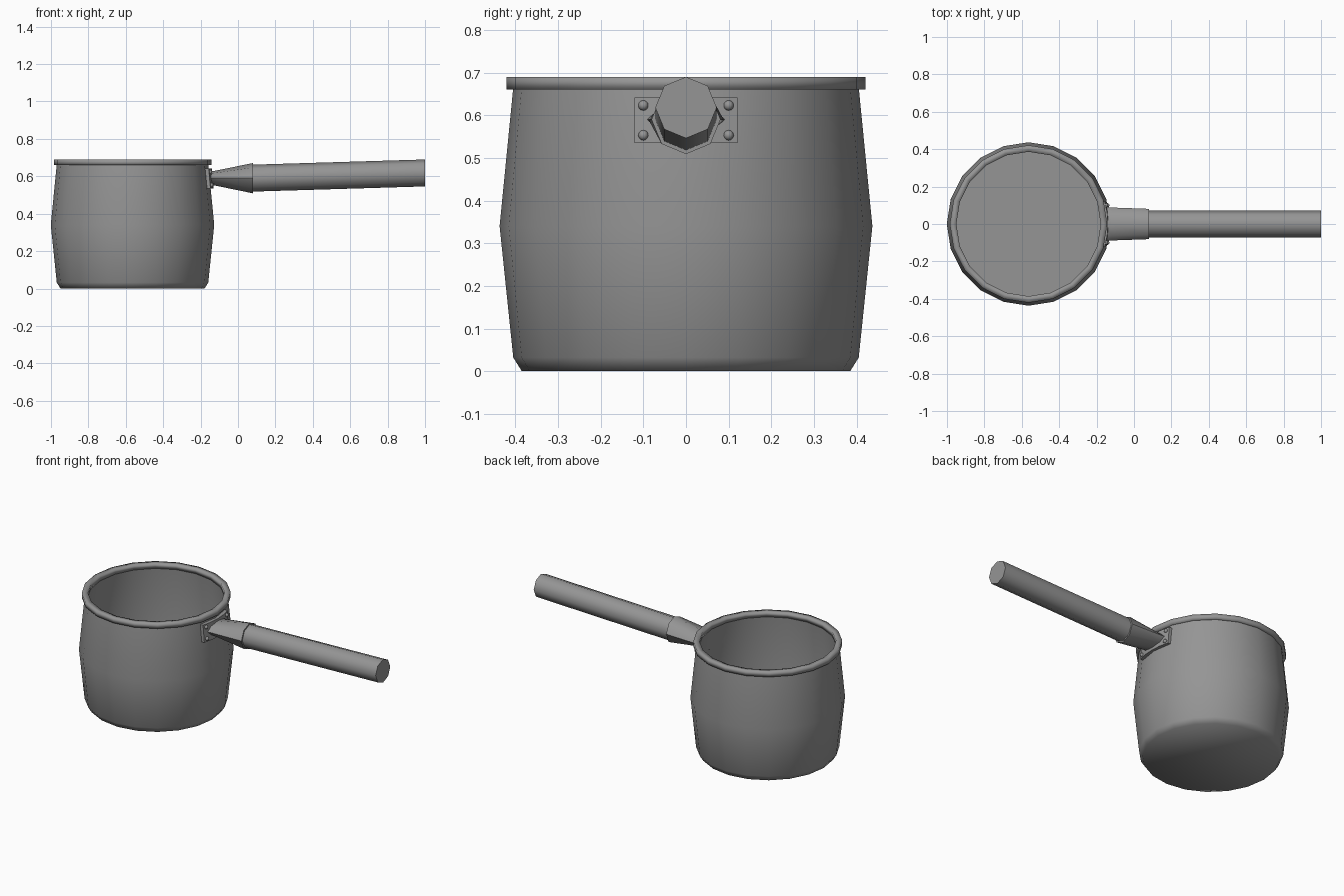
import bpy, bmesh, math
from mathutils import Vector

if "Cube" in bpy.data.objects:
    bpy.data.objects.remove(bpy.data.objects["Cube"])

steel = bpy.data.materials.new("brushed_steel")
steel.use_nodes = True
colour = (0.3, 0.3, 0.3, 1)
steel.diffuse_color = colour
steel.node_tree.nodes["Principled BSDF"].inputs["Base Color"].default_value = colour

POT_X = -0.564
SIDES = 20


def finish(name, bm, angle):
    """Turn a bmesh into a shaded object."""
    bmesh.ops.recalc_face_normals(bm, faces=bm.faces)
    mesh = bpy.data.meshes.new(name)
    bm.to_mesh(mesh)
    bm.free()
    mesh.materials.append(steel)
    obj = bpy.data.objects.new(name, mesh)
    bpy.context.collection.objects.link(obj)
    bpy.ops.object.select_all(action='DESELECT')
    obj.select_set(True)
    bpy.context.view_layer.objects.active = obj
    bpy.ops.object.shade_smooth_by_angle(angle=math.radians(angle))
    return obj


def loft(name, rings, angle, loop=False):
    """Join rings of points; cap both ends unless the rings close on themselves."""
    bm = bmesh.new()
    loops = [[bm.verts.new(p) for p in ring] for ring in rings]
    pairs = list(zip(loops, loops[1:]))
    if loop:
        pairs.append((loops[-1], loops[0]))
    else:
        bm.faces.new(loops[0])
        bm.faces.new(loops[-1])
    for a, b in pairs:
        for i in range(len(a)):
            j = (i + 1) % len(a)
            bm.faces.new((a[i], a[j], b[j], b[i]))
    return finish(name, bm, angle)


def pot_ring(r, z):
    return [(POT_X + r * math.cos(math.tau * i / SIDES), r * math.sin(math.tau * i / SIDES), z)
            for i in range(SIDES)]


def handle_ring(x, z, ry, rz):
    return [(x, ry * math.cos(math.tau * i / 8), z + rz * math.sin(math.tau * i / 8))
            for i in range(8)]


# Pot body: outer wall up, over the lip, inner wall down to the floor
body_profile = [(0.385, 0), (0.405, 0.032), (0.437, 0.34), (0.405, 0.665),
                (0.388, 0.665), (0.416, 0.34), (0.386, 0.03)]
loft("pot_body", [pot_ring(r, z) for r, z in body_profile], 80)

# Rim band
rim_profile = [(0.421, 0.66), (0.421, 0.69), (0.386, 0.69), (0.386, 0.66)]
loft("pot_rim", [pot_ring(r, z) for r, z in rim_profile], 120, loop=True)

# Grip and the socket that holds it
loft("handle_grip", [handle_ring(0.07, 0.59, 0.072, 0.072),
                     handle_ring(1.0, 0.618, 0.072, 0.072)], 50)
loft("handle_socket", [handle_ring(-0.155, 0.59, 0.092, 0.036),
                       handle_ring(-0.12, 0.59, 0.088, 0.04),
                       handle_ring(0.08, 0.59, 0.081, 0.081)], 50)

# Mounting plate bent round the pot wall
def plate_ring(y):
    ring = []
    for r, z in ((0.395, 0.535), (0.434, 0.535), (0.425, 0.641), (0.395, 0.641)):
        ring.append((POT_X + math.sqrt(r * r - y * y), y, z))
    return ring

loft("mounting_plate", [plate_ring(0.121 * t / 2) for t in range(-2, 3)], 40)

# Four rivets on the plate corners
for side, y in (("left", 0.1), ("right", -0.1)):
    for level, z in (("lower", 0.553), ("upper", 0.623)):
        bm = bmesh.new()
        bmesh.ops.create_uvsphere(bm, u_segments=10, v_segments=6, radius=0.012)
        r = 0.434 - 0.085 * (z - 0.535)
        bmesh.ops.translate(bm, verts=bm.verts,
                            vec=Vector((POT_X + math.sqrt(r * r - y * y), y, z)))
        finish("rivet_" + side + "_" + level, bm, 60)
